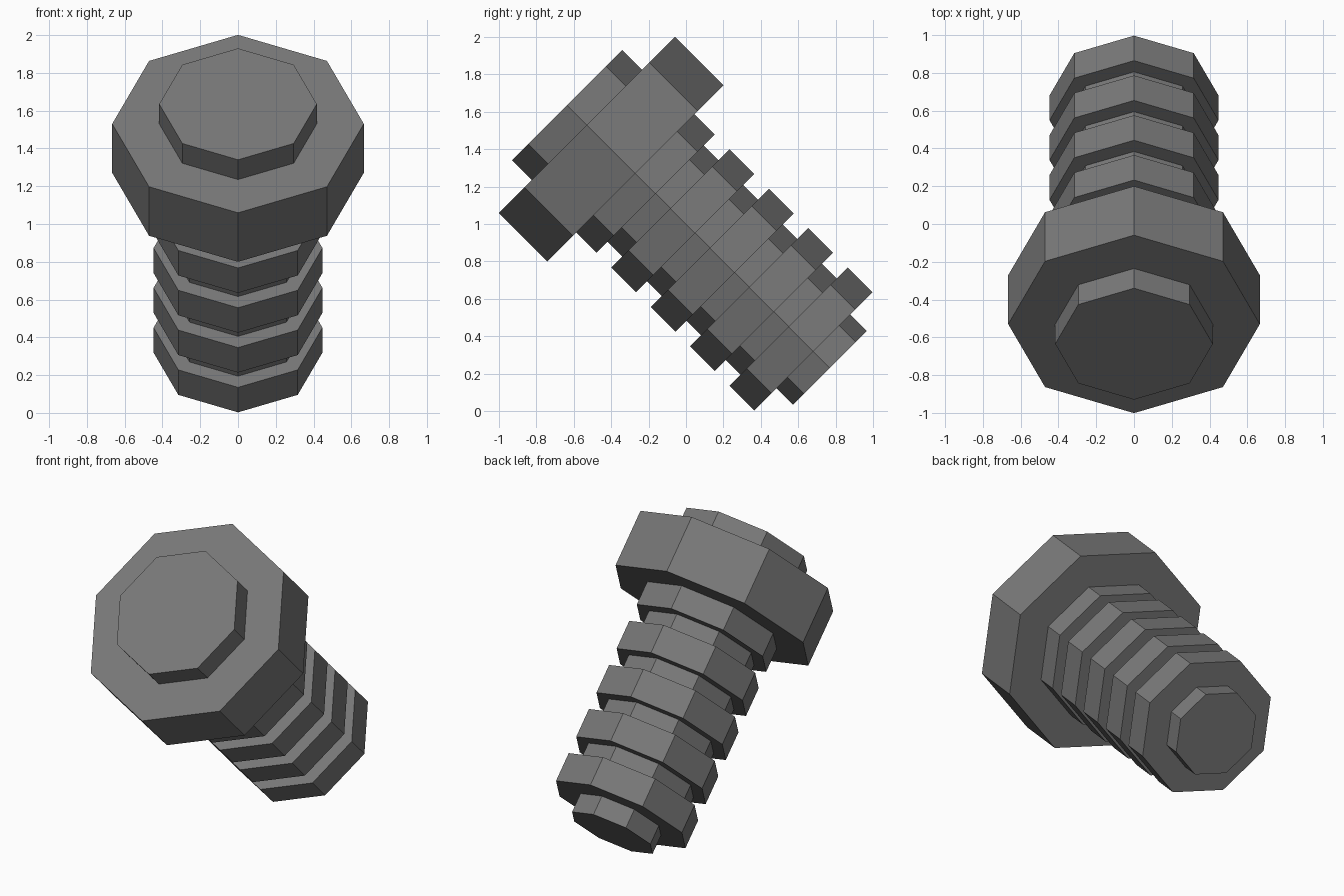
import bpy
import bmesh
from math import radians
from mathutils import Matrix

cube = bpy.data.objects.get("Cube")
if cube:
    bpy.data.objects.remove(cube, do_unlink=True)

# Single flat colour
steel = bpy.data.materials.new("dark grey steel")
steel.use_nodes = True
colour = (0.19, 0.19, 0.19, 1)
steel.diffuse_color = colour
steel.node_tree.nodes["Principled BSDF"].inputs["Base Color"].default_value = colour

# Bolt axis leans 45 degrees, head towards the front and up
TILT = Matrix.Translation((0, 0.5, 0.5)) @ Matrix.Rotation(radians(45), 4, "X")


def octagon(name, radius, low, high):
    """Eight-sided prism between two heights along the bolt axis."""
    bm = bmesh.new()
    bmesh.ops.create_cone(
        bm, cap_ends=True, segments=8, radius1=radius, radius2=radius,
        depth=high - low, matrix=Matrix.Translation((0, 0, (low + high) / 2)))
    mesh = bpy.data.meshes.new(name)
    bm.to_mesh(mesh)
    bm.free()
    mesh.materials.append(steel)
    obj = bpy.data.objects.new(name, mesh)
    obj.matrix_world = TILT
    bpy.context.collection.objects.link(obj)
    return obj


# Head and its raised cap
octagon("bolt_head", 0.666, 1.09, 1.457)
octagon("head_cap", 0.417, 1.40, 1.605)

# Shaft core and the narrower tip
octagon("shaft_core", 0.363, -0.15, 1.15)
octagon("shaft_tip", 0.278, -0.38, -0.10)

# Evenly spaced thread rings
for i in range(5):
    low = -0.256 + i * 0.298
    octagon(f"thread_ring_{i + 1}", 0.447, low, low + 0.187)
